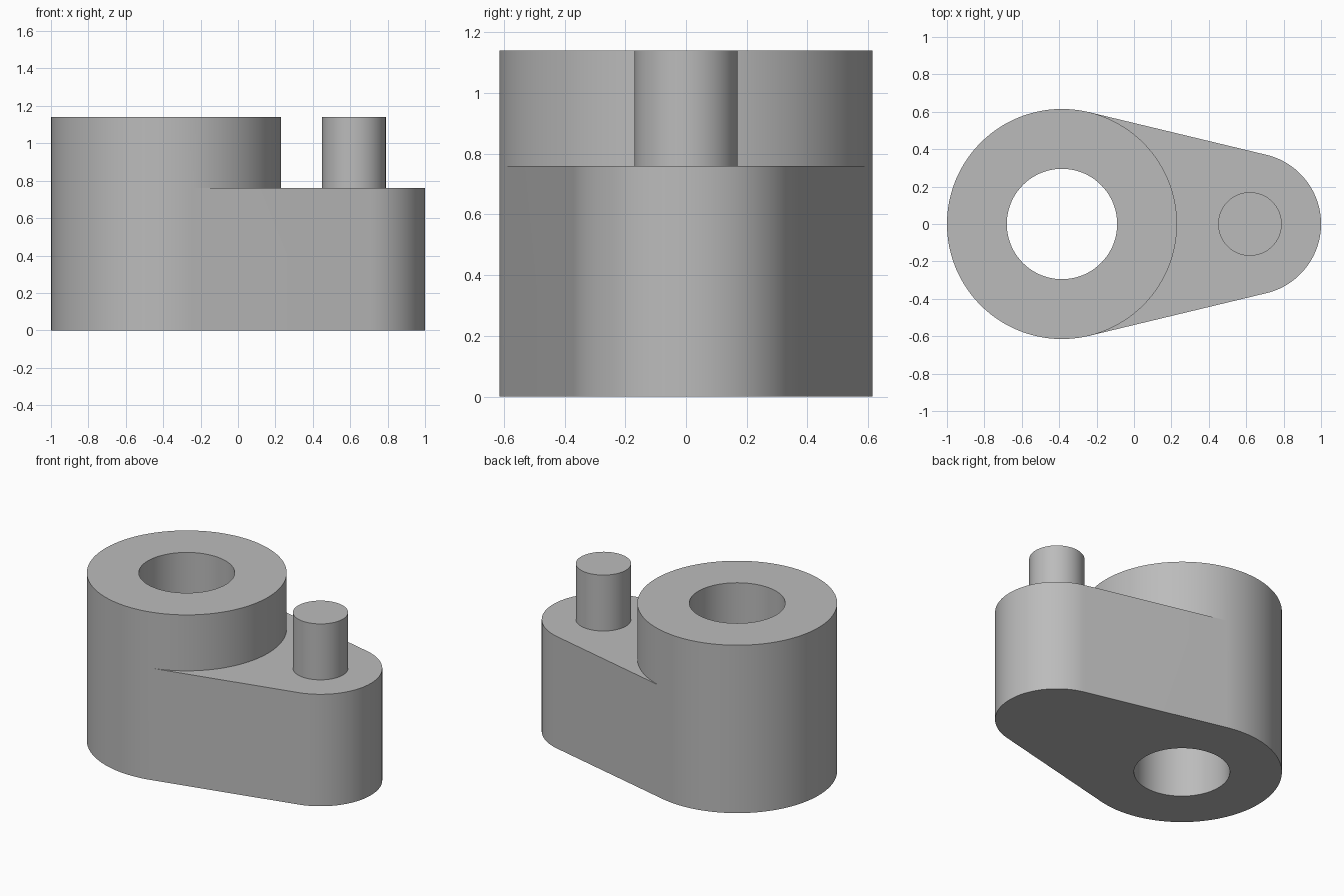
import bpy
import bmesh
from math import acos, cos, sin, pi, radians

cube = bpy.data.objects.get("Cube")
if cube:
    bpy.data.objects.remove(cube, do_unlink=True)

BOSS_X, BOSS_R, HOLE_R = -0.385, 0.615, 0.295
PIN_X, PIN_R, ARM_R = 0.62, 0.17, 0.38
ARM_TOP, TOP = 0.76, 1.14

grey = bpy.data.materials.new("light grey")
grey.use_nodes = True
colour = (0.5, 0.5, 0.5, 1)
grey.diffuse_color = colour
grey.node_tree.nodes["Principled BSDF"].inputs["Base Color"].default_value = colour


def arc(cx, r, start, end, steps):
    angles = [start + (end - start) * i / steps for i in range(steps + 1)]
    return [(cx + r * cos(t), r * sin(t)) for t in angles]


def strip(bm, low, high):
    """Quads between two matching rows of points."""
    for i in range(len(low) - 1):
        row = (low[i], low[i + 1], high[i + 1], high[i])
        bm.faces.new([bm.verts.new(p) for p in row])


def wall(bm, pts, z0, z1):
    strip(bm, [(x, y, z0) for x, y in pts], [(x, y, z1) for x, y in pts])


def cap(bm, pts, z):
    bm.faces.new([bm.verts.new((x, y, z)) for x, y in pts])


def finish(bm, name):
    bmesh.ops.remove_doubles(bm, verts=bm.verts, dist=0.0001)
    bmesh.ops.recalc_face_normals(bm, faces=bm.faces)
    mesh = bpy.data.meshes.new(name)
    bm.to_mesh(mesh)
    bm.free()
    mesh.materials.append(grey)
    obj = bpy.data.objects.new(name, mesh)
    bpy.context.collection.objects.link(obj)
    bpy.ops.object.select_all(action="DESELECT")
    obj.select_set(True)
    bpy.context.view_layer.objects.active = obj
    bpy.ops.object.shade_smooth_by_angle(angle=radians(30))
    return obj


# Angle at which the straight arm sides are tangent to both rounded ends
tangent = acos((BOSS_R - ARM_R) / (PIN_X - BOSS_X))
spans = ((-tangent, tangent, 56), (tangent, 2 * pi - tangent, 72))
inner_side, outer_side = [arc(BOSS_X, BOSS_R, *s) for s in spans]
boss = inner_side + outer_side[1:]
hole = arc(BOSS_X, HOLE_R, *spans[0]) + arc(BOSS_X, HOLE_R, *spans[1])[1:]
arm_end = arc(PIN_X, ARM_R, -tangent, tangent, 56)

# Lever body: bored boss with a lower tapered arm
bm = bmesh.new()
wall(bm, boss, ARM_TOP, TOP)
wall(bm, outer_side, 0, ARM_TOP)
wall(bm, [inner_side[0]] + arm_end + [inner_side[-1]], 0, ARM_TOP)
wall(bm, hole, 0, TOP)
for z in (0, TOP):
    strip(bm, [(x, y, z) for x, y in hole], [(x, y, z) for x, y in boss])
for z in (0, ARM_TOP):
    cap(bm, arm_end + inner_side[::-1], z)
finish(bm, "lever_body")

# Pin standing on the arm, open where it meets the arm
bm = bmesh.new()
circle = arc(PIN_X, PIN_R, 0, 2 * pi, 64)
wall(bm, circle, ARM_TOP, TOP)
cap(bm, circle[:-1], TOP)
pin = finish(bm, "pin")
# An open tube needs its outward direction confirmed by the cap
if pin.data.polygons[-1].normal.z < 0:
    pin.data.flip_normals()
